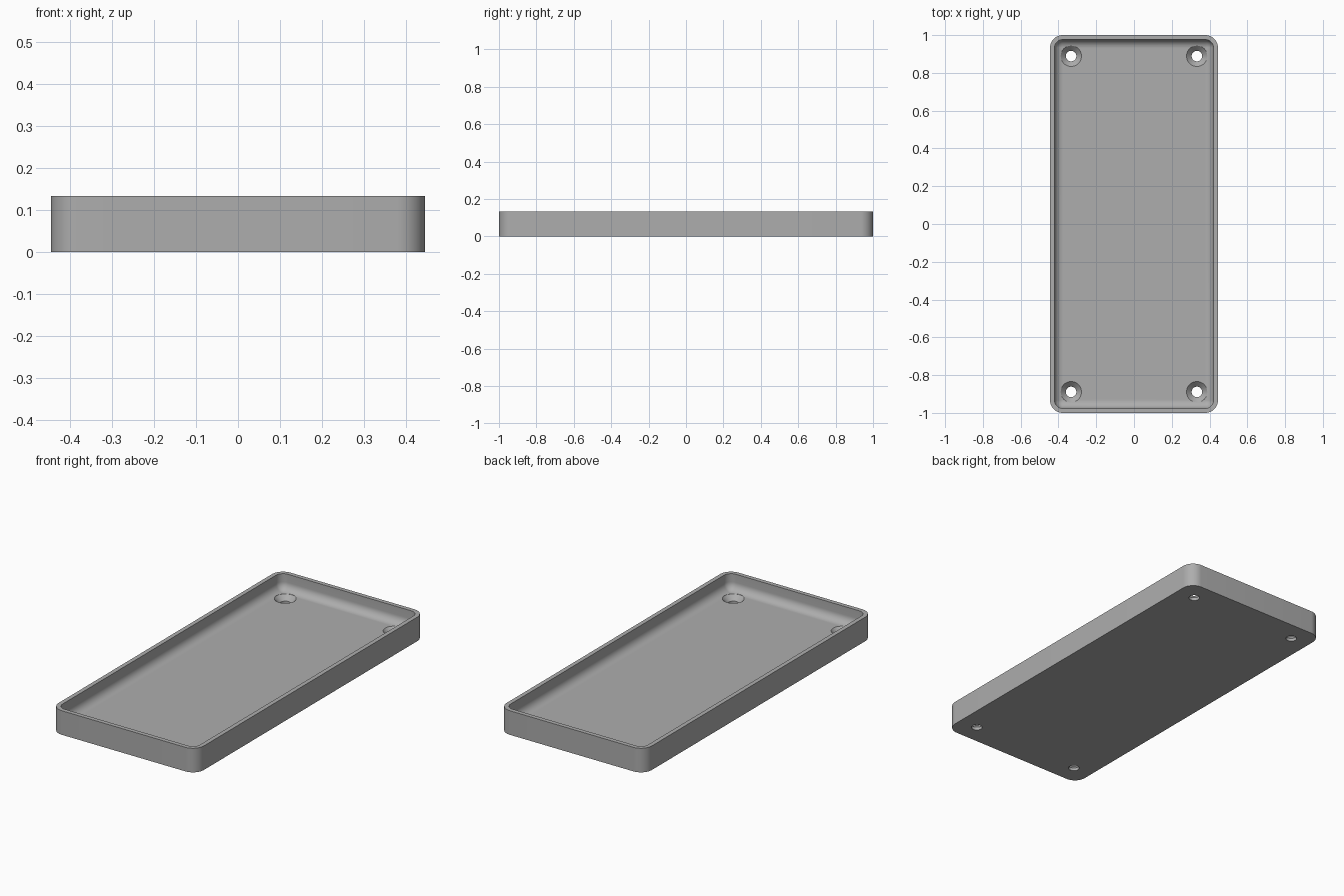
import bpy, bmesh, math

LENGTH, WIDTH, HEIGHT = 2.0, 0.889, 0.133
WALL, FLOOR, CORNER, FILLET = 0.024, 0.044, 0.067, 0.044
HOLE_X, HOLE_Y = 0.333, 0.889

cube = bpy.data.objects.get("Cube")
if cube:
    bpy.data.objects.remove(cube, do_unlink=True)

grey = bpy.data.materials.new("plain grey")
grey.use_nodes = True
colour = (0.42, 0.42, 0.42, 1)
grey.diffuse_color = colour
grey.node_tree.nodes["Principled BSDF"].inputs["Base Color"].default_value = colour


def rounded_loop(inset, steps=12):
    """Outline of the tray moved inwards, with round corners."""
    radius = max(CORNER - inset, 0.001)
    cx, cy = WIDTH / 2 - inset - radius, LENGTH / 2 - inset - radius
    points = []
    for quarter, (sx, sy) in enumerate([(1, 1), (-1, 1), (-1, -1), (1, -1)]):
        for i in range(steps + 1):
            a = (quarter + i / steps) * math.pi / 2
            points.append((sx * cx + radius * math.cos(a), sy * cy + radius * math.sin(a)))
    return points


def build(name, rings):
    """Skin a stack of (outline, height) rings and cap both ends."""
    bm = bmesh.new()
    loops = [[bm.verts.new((x, y, z)) for x, y in outline] for outline, z in rings]
    for low, high in zip(loops, loops[1:]):
        n = len(low)
        for i in range(n):
            j = (i + 1) % n
            bm.faces.new((low[i], low[j], high[j], high[i]))
    bm.faces.new(loops[0])
    bm.faces.new(loops[-1])
    bmesh.ops.recalc_face_normals(bm, faces=bm.faces)
    mesh = bpy.data.meshes.new(name)
    bm.to_mesh(mesh)
    bm.free()
    mesh.materials.append(grey)
    obj = bpy.data.objects.new(name, mesh)
    bpy.context.collection.objects.link(obj)
    return obj


# Tray: outer wall, flat rim, inner wall, then a rounded cove down to the floor
rings = [(rounded_loop(0), 0), (rounded_loop(0), HEIGHT), (rounded_loop(WALL), HEIGHT)]
for i in range(11):
    a = i / 10 * math.pi / 2
    inset = WALL + FILLET * (1 - math.cos(a))
    rings.append((rounded_loop(inset), FLOOR + FILLET * (1 - math.sin(a))))
tray = build("tray", rings)


def circle(x, y, radius, sides=48):
    return [(x + radius * math.cos(math.tau * i / sides),
             y + radius * math.sin(math.tau * i / sides)) for i in range(sides)]


# Countersunk screw holes in the four corners
for sx in (-1, 1):
    for sy in (-1, 1):
        profile = [(0.028, -0.05), (0.028, 0.017), (0.055, FLOOR), (0.055, 0.2)]
        cutter = build("screw_hole_cutter",
                       [(circle(sx * HOLE_X, sy * HOLE_Y, r), z) for r, z in profile])
        cutter.hide_render = True
        cutter.hide_set(True)
        cut = tray.modifiers.new("screw hole", "BOOLEAN")
        cut.operation = "DIFFERENCE"
        cut.solver = "EXACT"
        cut.object = cutter

# Bake the holes, then drop the cutters
bpy.context.view_layer.update()
baked = bpy.data.meshes.new_from_object(tray.evaluated_get(bpy.context.evaluated_depsgraph_get()))
cutters = [m.object for m in tray.modifiers]
tray.modifiers.clear()
tray.data = baked
for cutter in cutters:
    bpy.data.objects.remove(cutter, do_unlink=True)

bpy.ops.object.select_all(action="DESELECT")
tray.select_set(True)
bpy.context.view_layer.objects.active = tray
bpy.ops.object.shade_smooth_by_angle(angle=math.radians(30))
